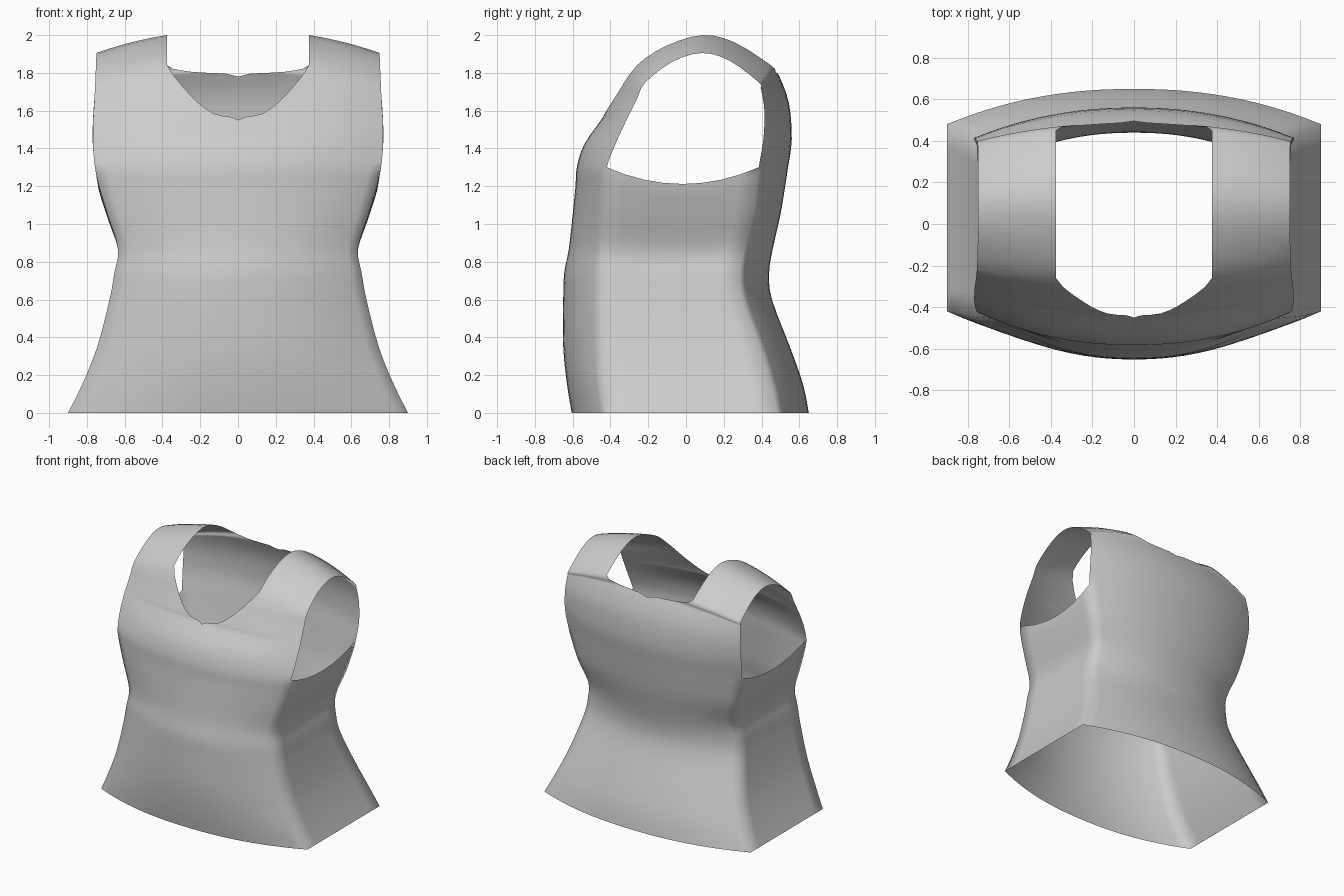
import bpy
import bmesh
from mathutils import Vector

default_cube = bpy.data.objects.get("Cube")
if default_cube:
    bpy.data.objects.remove(default_cube, do_unlink=True)

STEPS = 3          # rows between neighbouring profile stations
COLUMNS = 12       # columns across half a panel
SIDE_COLUMNS = 8   # columns across the side under the arm
NECK_HALF = 0.375
BULGE = 2.2        # roundness of the front and back panels

# Body stations: height, half width, front centre y, front corner y,
# back centre y, back corner y
body = [
    (0, .9, -.605, -.42, .65, .48),
    (.15, .825, -.63, -.44, .62, .45),
    (.35, .745, -.65, -.45, .55, .39),
    (.6, .68, -.65, -.455, .455, .3),
    (.74, .655, -.645, -.455, .44, .285),
    (.87, .635, -.62, -.45, .46, .31),
    (1.05, .69, -.6, -.44, .5, .36),
    (1.2, .735, -.585, -.43, .525, .375),
    (1.3, .757, -.578, -.42, .54, .385),
]

# Shoulder stations from chest over to upper back: inner x, inner y,
# inner z, outer x, outer y, outer z
shoulder = [
    (0, -.54, 1.42, .768, -.375, 1.42),
    (0, -.45, 1.55, .768, -.32, 1.54),
    (.13, -.43, 1.585, .766, -.305, 1.57),
    (.25, -.37, 1.68, .76, -.26, 1.66),
    (NECK_HALF, -.26, 1.84, .756, -.215, 1.75),
    (NECK_HALF, -.1, 1.945, .751, -.07, 1.86),
    (NECK_HALF, .09, 2, .75, .085, 1.905),
    (NECK_HALF, .26, 1.96, .75, .23, 1.865),
    (NECK_HALF, .45, 1.84, .752, .385, 1.75),
    (.24, .475, 1.805, .755, .395, 1.72),
    (0, .495, 1.78, .757, .4, 1.7),
    (0, .545, 1.64, .765, .415, 1.6),
    (0, .56, 1.45, .77, .41, 1.45),
]


def smooth_stations(stations):
    """Spline through the stations, keeping the end stations fixed."""
    rows = []
    last = len(stations) - 1
    for i in range(last):
        a, b, c, d = (Vector(stations[min(max(j, 0), last)])
                      for j in range(i - 1, i + 3))
        for s in range(STEPS):
            t = s / STEPS
            rows.append(b + (c - a) * t / 2
                        + (a * 2 - b * 5 + c * 4 - d) * t ** 2 / 2
                        + (b * 3 - a - c * 3 + d) * t ** 3 / 2)
    rows.append(Vector(stations[-1]))
    return rows


def panel_row(station):
    """Points from the centre line or neck edge out to the body corner."""
    inner_x, inner_y, inner_z, width, outer_y, outer_z = station
    inner_x = min(max(inner_x, 0), NECK_HALF)
    start = (inner_x / width) ** BULGE
    points = []
    for c in range(COLUMNS + 1):
        x = inner_x + (width - inner_x) * c / COLUMNS
        blend = ((x / width) ** BULGE - start) / (1 - start)
        points.append(Vector((x, inner_y + (outer_y - inner_y) * blend,
                              inner_z + (outer_z - inner_z) * blend)))
    return points


def side_row(front, back, rise):
    """Points across the side, dipping toward the underarm edge."""
    points = []
    for c in range(SIDE_COLUMNS + 1):
        t = c / SIDE_COLUMNS
        arc = 4 * t * (1 - t) * rise ** 4
        points.append(front.lerp(back, t) - Vector((.014, 0, .088)) * arc)
    return points


def add_grid(bm, rows):
    grid = [[bm.verts.new(p) for p in row] for row in rows]
    for low, high in zip(grid, grid[1:]):
        for c in range(len(low) - 1):
            bm.faces.new((low[c], low[c + 1], high[c + 1], high[c]))


# Left half: front panel, strap and back panel in one strip, then the side
front_body = [(0, fc, z, w, fe, z) for z, w, fc, fe, bc, be in body]
back_body = [(0, bc, z, w, be, z) for z, w, fc, fe, bc, be in body]
strip = [panel_row(s) for s in
         smooth_stations(front_body + shoulder + back_body[::-1])]
side_count = (len(body) - 1) * STEPS + 1
armhole_z = body[-1][0]
side = [side_row(strip[i][-1], strip[-1 - i][-1], strip[i][-1].z / armhole_z)
        for i in range(side_count)]

bm = bmesh.new()
add_grid(bm, strip)
add_grid(bm, side)
bmesh.ops.remove_doubles(bm, verts=bm.verts, dist=.0001)
mesh = bpy.data.meshes.new("sleeveless_top")
bm.to_mesh(mesh)
bm.free()

# Mirror to the right half
top = bpy.data.objects.new("sleeveless_top", mesh)
bpy.context.collection.objects.link(top)
mirror = top.modifiers.new("mirror", "MIRROR")
mirror.use_clip = True
mesh.shade_smooth()

# Plain grey cloth
cloth = bpy.data.materials.new("grey_cloth")
cloth.use_nodes = True
colour = (.6, .6, .6, 1)
cloth.diffuse_color = colour
cloth.node_tree.nodes["Principled BSDF"].inputs["Base Color"].default_value = colour
mesh.materials.append(cloth)
